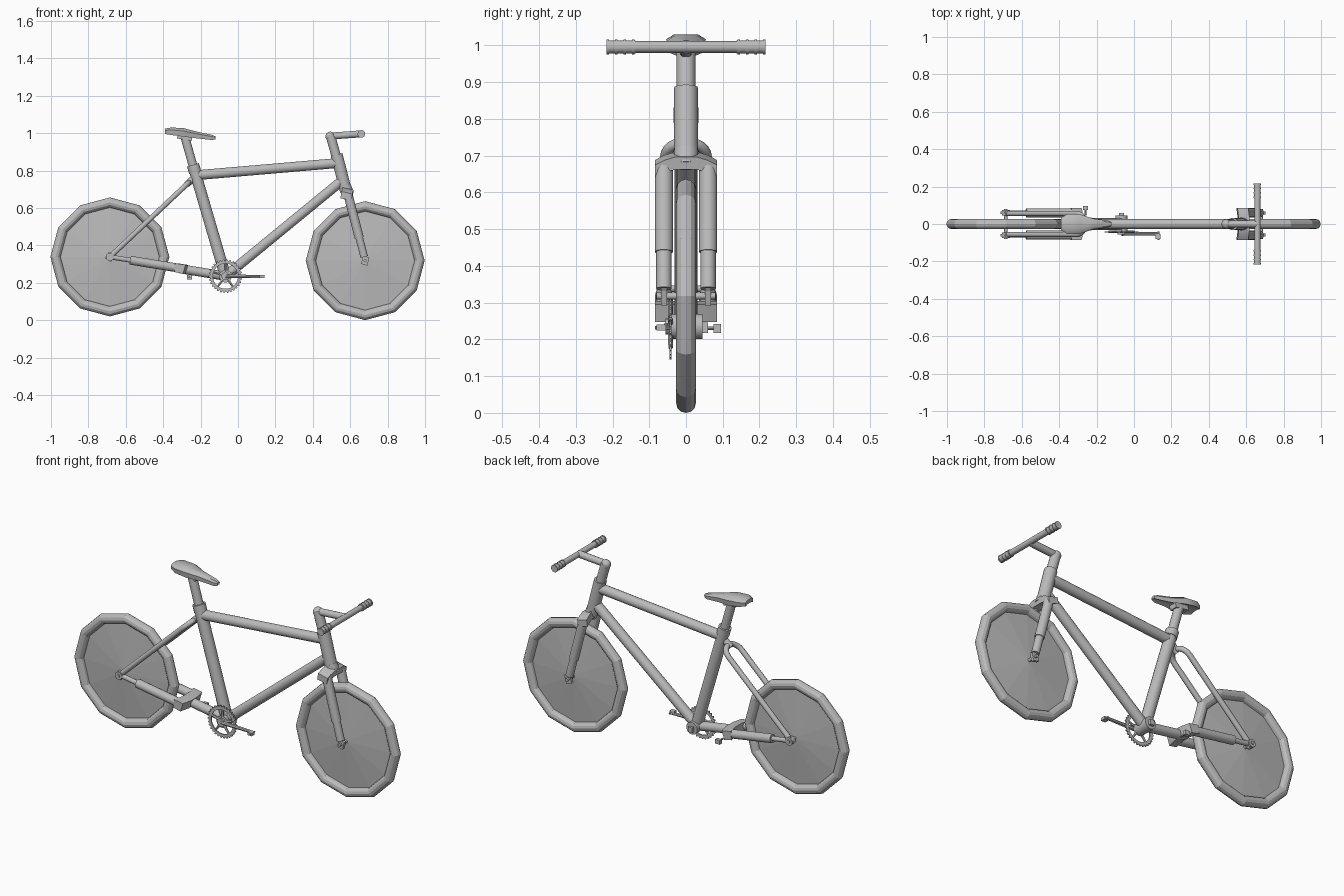
import bpy, bmesh
from math import sin, cos, pi, radians
from mathutils import Vector, Matrix

cube = bpy.data.objects.get("Cube")
if cube:
    bpy.data.objects.remove(cube, do_unlink=True)

grey = bpy.data.materials.new("plain grey")
grey.use_nodes = True
grey.diffuse_color = (0.5, 0.5, 0.5, 1)
grey.node_tree.nodes["Principled BSDF"].inputs["Base Color"].default_value = grey.diffuse_color


def add(name, bm, smooth=True):
    bmesh.ops.recalc_face_normals(bm, faces=bm.faces)
    mesh = bpy.data.meshes.new(name)
    bm.to_mesh(mesh)
    bm.free()
    mesh.materials.append(grey)
    ob = bpy.data.objects.new(name, mesh)
    bpy.context.collection.objects.link(ob)
    if smooth:
        bpy.ops.object.select_all(action='DESELECT')
        ob.select_set(True)
        bpy.context.view_layer.objects.active = ob
        bpy.ops.object.shade_smooth_by_angle(angle=radians(40))
    return ob


def tube(name, p, q, r, r2=None, sides=14):
    p, q = Vector(p), Vector(q)
    d = q - p
    turn = Vector((0, 0, 1)).rotation_difference(d).to_matrix().to_4x4()
    bm = bmesh.new()
    bmesh.ops.create_cone(bm, cap_ends=True, segments=sides, radius1=r,
                          radius2=r if r2 is None else r2, depth=d.length,
                          matrix=Matrix.Translation((p + q) / 2) @ turn)
    return add(name, bm)


def box(name, centre, size, tilt=0):
    bm = bmesh.new()
    m = (Matrix.Translation(centre) @ Matrix.Rotation(tilt, 4, 'Y')
         @ Matrix.Diagonal((*size, 1)))
    bmesh.ops.create_cube(bm, size=1, matrix=m)
    return add(name, bm, False)


def loft(name, rings):
    bm = bmesh.new()
    loops = [[bm.verts.new(v) for v in ring] for ring in rings]
    n = len(loops[0])
    for a, b in zip(loops, loops[1:]):
        for i in range(n):
            j = (i + 1) % n
            bm.faces.new((a[i], a[j], b[j], b[i]))
    bm.faces.new(loops[0])
    bm.faces.new(loops[-1])
    return add(name, bm)


def bent_tube(name, points, r):
    curve = bpy.data.curves.new(name, 'CURVE')
    curve.dimensions = '3D'
    curve.bevel_depth = r
    curve.bevel_resolution = 3
    curve.use_fill_caps = True
    line = curve.splines.new('POLY')
    line.points.add(len(points) - 1)
    for pt, co in zip(line.points, points):
        pt.co = (*co, 1)
    line.use_smooth = True
    curve.materials.append(grey)
    ob = bpy.data.objects.new(name, curve)
    bpy.context.collection.objects.link(ob)


def ring_prism(name, centre, outer, inner, thick):
    # flat ring in the xz plane; outer is a list of radii
    n = len(outer)
    bm = bmesh.new()
    rows = []
    for y, radii in ((-1, outer), (1, outer), (1, [inner] * n), (-1, [inner] * n)):
        rows.append([bm.verts.new((centre[0] + r * cos(2 * pi * i / n),
                                   centre[1] + y * thick / 2,
                                   centre[2] + r * sin(2 * pi * i / n)))
                     for i, r in enumerate(radii)])
    for k in range(4):
        a, b = rows[k], rows[(k + 1) % 4]
        for i in range(n):
            j = (i + 1) % n
            bm.faces.new((a[i], a[j], b[j], b[i]))
    return add(name, bm, False)


rear = Vector((-0.685, 0, 0.338))
front = Vector((0.68, 0, 0.318))
bottom = Vector((-0.067, 0, 0.235))


# wheels: twelve-sided tyre with shallow double-cone disc
def wheel(name, c, sides=12, major=0.291, minor=0.027):
    bm = bmesh.new()
    loops = []
    for i in range(sides):
        a = 2 * pi * i / sides
        loop = []
        for k in range(12):
            t = 2 * pi * k / 12
            r = major + minor * cos(t)
            loop.append(bm.verts.new((c.x + r * cos(a), minor * sin(t), c.z + r * sin(a))))
        loops.append(loop)
    for i in range(sides):
        a, b = loops[i], loops[(i + 1) % sides]
        for k in range(12):
            m = (k + 1) % 12
            bm.faces.new((a[k], a[m], b[m], b[k]))
    add(name + "_tyre", bm, False)
    bm = bmesh.new()
    rim = [bm.verts.new((c.x + 0.275 * cos(2 * pi * i / sides), 0,
                         c.z + 0.275 * sin(2 * pi * i / sides))) for i in range(sides)]
    for y in (-0.022, 0.022):
        hub = bm.verts.new((c.x, y, c.z))
        for i in range(sides):
            bm.faces.new((rim[i], rim[(i + 1) % sides], hub))
    add(name + "_disc", bm, False)
    tube(name + "_axle", c + Vector((0, -0.08, 0)), c + Vector((0, 0.08, 0)), 0.009)


wheel("rear_wheel", rear)
wheel("front_wheel", front)

# main frame
tube("seat_tube", bottom, (-0.235, 0, 0.81), 0.031)
tube("seat_post", (-0.225, 0, 0.77), (-0.287, 0, 0.99), 0.024)
tube("seat_collar", (-0.229, 0, 0.79), (-0.241, 0, 0.83), 0.034)
tube("top_tube", (-0.21, 0, 0.776), (0.525, 0, 0.839), 0.027)
tube("down_tube", bottom, (0.555, 0, 0.745), 0.027)
tube("head_tube", (0.527, 0, 0.885), (0.577, 0, 0.69), 0.033)
tube("bottom_bracket", bottom + Vector((0, -0.045, 0)), bottom + Vector((0, 0.045, 0)), 0.034)

# stem and handlebar with ribbed grips
tube("steerer", (0.527, 0, 0.87), (0.493, 0, 0.99), 0.026)
bm = bmesh.new()
bmesh.ops.create_uvsphere(bm, u_segments=14, v_segments=8, radius=0.026,
                          matrix=Matrix.Translation((0.493, 0, 0.982)))
add("stem_elbow", bm)
tube("stem", (0.493, 0, 0.984), (0.66, 0, 0.996), 0.019)
tube("handlebar", (0.66, -0.215, 0.996), (0.66, 0.215, 0.996), 0.016)
for side, s in (("left", 1), ("right", -1)):
    tube(side + "_grip", (0.66, s * 0.137, 0.996), (0.66, s * 0.217, 0.996), 0.018)
    for i in range(4):
        y = s * (0.14 + i * 0.023)
        tube(side + "_grip_rib", (0.66, y, 0.996), (0.66, y + s * 0.007, 0.996), 0.0205)

# fork crown, arch and legs
crown = Vector((0.588, 0, 0.672))
tube("crown_neck", (0.572, 0, 0.715), crown, 0.034)
loft("fork_crown", [[(crown.x + dx - 0.01 * abs(y) / 0.08, y, crown.z + dz + top)
                     for dx, dz in ((-0.03, -0.012), (0.028, -0.024), (0.034, 0.01), (-0.024, 0.024))]
                    for y, top in ((-0.085, -0.008), (-0.06, 0.005), (-0.03, 0.014),
                                   (0.03, 0.014), (0.06, 0.005), (0.085, -0.008))])
for side, s in (("left", 1), ("right", -1)):
    off = Vector((0, s * 0.06, 0))
    joint = crown.lerp(front, 0.66)
    tube(side + "_fork_upper", crown + off, joint + off, 0.025)
    tube(side + "_fork_lower", joint + off, front + off + Vector((-0.005, 0, 0.02)), 0.021)
    box(side + "_fork_dropout", front + off, (0.035, 0.016, 0.045), 0.27)

    # rear stay with thick sleeve
    hub = rear + off
    yoke = Vector((-0.31, s * 0.06, 0.277))
    mid = hub.lerp(yoke, 0.29)
    tube(side + "_chainstay_rod", hub, mid, 0.013)
    tube(side + "_chainstay_sleeve", mid, yoke, 0.024)
    box(side + "_rear_dropout", hub, (0.04, 0.012, 0.04), 0.6)
    tube(side + "_axle_nut", hub - off * 0.25, hub + off * 0.25, 0.022)

# yoke joining the chainstays to the bottom bracket
loft("chainstay_yoke", [[(-0.31 + dx + 0.02 * (1 - abs(y) / 0.085), y, 0.277 + dz)
                         for dx, dz in ((-0.03, -0.02), (0.015, -0.029), (0.03, 0.018), (-0.025, 0.027))]
                        for y in (-0.085, -0.06, -0.03, 0.03, 0.06, 0.085)])
tube("chainstay_link", (-0.31, 0, 0.275), bottom, 0.025)

# seat stays: one hoop around the rear wheel
top = Vector((-0.275, 0, 0.725))
half = [rear.lerp(top, t) + Vector((0, 0.056, 0)) for t in (0, 0.5, 0.93)]
out = (top - rear).normalized()
arc = [rear.lerp(top, 0.93) + out * 0.056 * sin(a) + Vector((0, 0.056 * cos(a), 0))
       for a in [pi * i / 12 for i in range(1, 12)]]
mirrored = [Vector((p.x, -p.y, p.z)) for p in reversed(half)]
bent_tube("seat_stay_hoop", half + arc + mirrored, 0.0145)
tube("stay_bridge", top, (-0.225, 0, 0.77), 0.018)

# chainring with teeth and five arms
ring = bottom + Vector((0, -0.042, 0))
ring_prism("chainring", ring, [0.09 if i % 4 < 2 else 0.082 for i in range(120)], 0.067, 0.006)
for i in range(5):
    a = 2 * pi * i / 5 + 0.3
    tube("chainring_arm", ring, ring + Vector((cos(a), 0, sin(a))) * 0.072, 0.008, 0.006, 6)
tube("chainring_hub", ring + Vector((0, -0.014, 0)), ring + Vector((0, 0.01, 0)), 0.022)

# right crank and both pedals
tube("right_crank", (-0.067, -0.052, 0.235), (0.13, -0.052, 0.232), 0.011, 0.008, 8)
tube("right_pedal_axle", (0.13, -0.04, 0.232), (0.13, -0.085, 0.232), 0.005, sides=8)
box("right_pedal", (0.128, -0.067, 0.232), (0.026, 0.026, 0.016))
box("left_crank_stub", bottom + Vector((0, 0.05, -0.003)), (0.026, 0.02, 0.028))
box("left_pedal", (-0.26, 0.085, 0.23), (0.028, 0.02, 0.024))
tube("left_pedal_axle", (-0.26, 0.045, 0.23), (-0.26, 0.095, 0.23), 0.005, sides=8)


# saddle: x, half width, top height, bottom height
saddle = [(-0.39, 0.034, 1.024, 0.992), (-0.355, 0.054, 1.03, 0.985), (-0.29, 0.053, 1.026, 0.976),
          (-0.22, 0.029, 1.008, 0.968), (-0.14, 0.019, 0.991, 0.96), (-0.12, 0.011, 0.983, 0.964)]
loft("saddle", [[(x, w * u, lo + (hi - lo) * v)
                 for u, v in ((-0.6, 1), (0.6, 1), (1, 0.7), (0.9, 0.1),
                              (0.5, 0.3), (-0.5, 0.3), (-0.9, 0.1), (-1, 0.7))]
                for x, w, hi, lo in saddle])
box("saddle_clamp", (-0.285, 0, 0.978), (0.08, 0.045, 0.025), 0.15)
